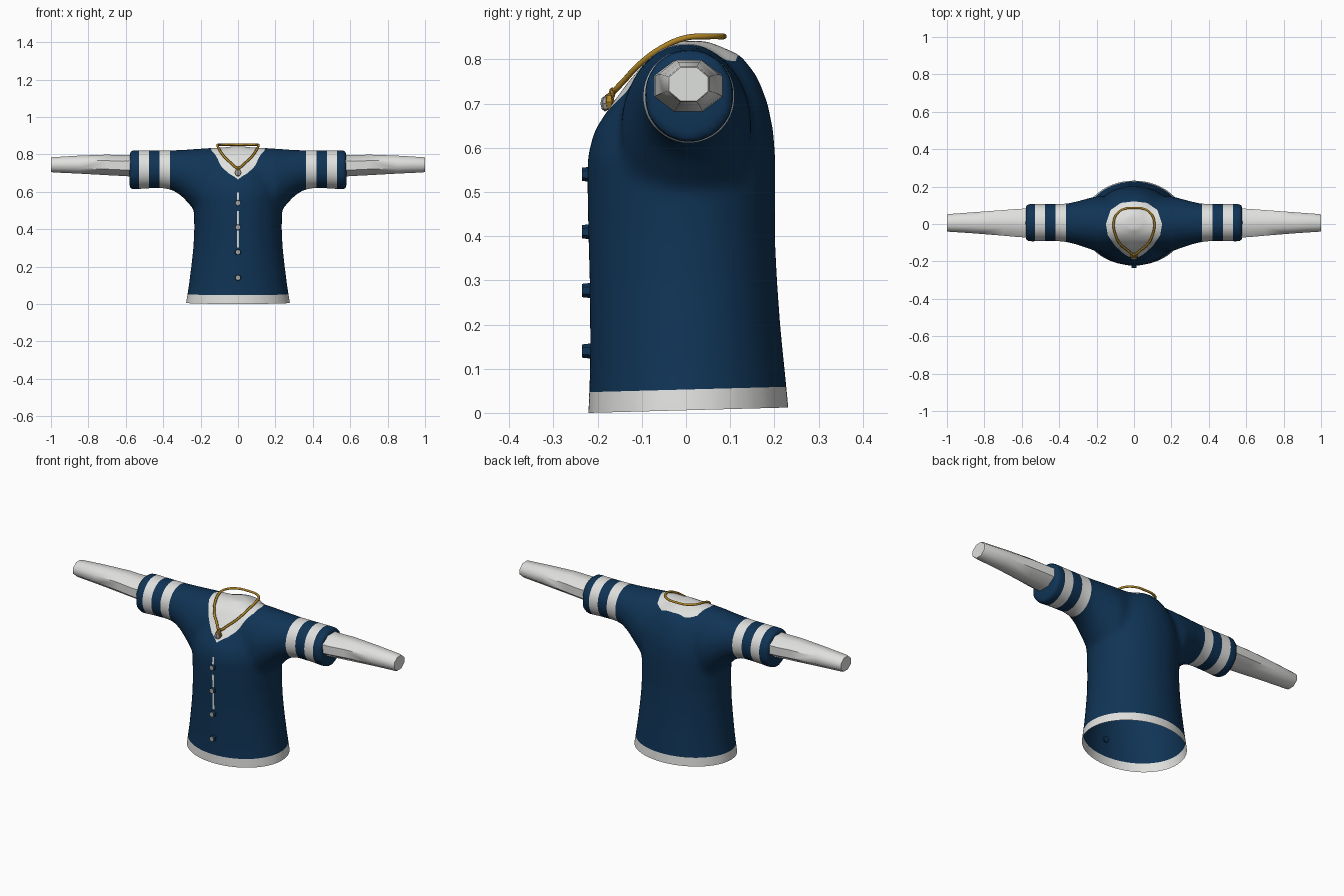
import bpy, bmesh, math
from mathutils import Vector, Matrix

if "Cube" in bpy.data.objects:
    bpy.data.objects.remove(bpy.data.objects["Cube"])


def material(name, rgb):
    m = bpy.data.materials.new(name)
    m.diffuse_color = (*rgb, 1)
    m.use_nodes = True
    m.node_tree.nodes["Principled BSDF"].inputs["Base Color"].default_value = m.diffuse_color
    return m


NAVY = material("navy", (0.005, 0.034, 0.092))
WHITE = material("white", (0.74, 0.75, 0.73))
GOLD = material("gold", (0.42, 0.23, 0.02))
GREY = material("grey", (0.38, 0.38, 0.38))


def finish(name, bm, mats, angle=40):
    bmesh.ops.recalc_face_normals(bm, faces=bm.faces)
    me = bpy.data.meshes.new(name)
    bm.to_mesh(me)
    bm.free()
    for m in mats:
        me.materials.append(m)
    ob = bpy.data.objects.new(name, me)
    bpy.context.collection.objects.link(ob)
    bpy.ops.object.select_all(action='DESELECT')
    ob.select_set(True)
    bpy.context.view_layer.objects.active = ob
    bpy.ops.object.shade_smooth_by_angle(angle=math.radians(angle))
    return ob


def loft(bm, rings):
    loops = [[bm.verts.new(p) for p in r] for r in rings]
    n = len(loops[0])
    for a, b in zip(loops, loops[1:]):
        for i in range(n):
            bm.faces.new((a[i], a[(i + 1) % n], b[(i + 1) % n], b[i]))
    bm.faces.new(loops[0][::-1])
    bm.faces.new(loops[-1])


def angles(n):
    return [2 * math.pi * (i + 0.5) / n for i in range(n)]


def torso_ring(z, hx, yf, yb, n=32):
    return [(hx * math.cos(a), math.sin(a) * (yb if math.sin(a) > 0 else -yf), z)
            for a in angles(n)]


def tube_ring(x, zl, zh, yf, yb, n):
    return [(x, (yf + yb) / 2 + (yb - yf) / 2 * math.cos(a),
             (zl + zh) / 2 + (zh - zl) / 2 * math.sin(a)) for a in angles(n)]


# shirt solids: torso along z, both sleeves as one tube along x
bm = bmesh.new()
loft(bm, [torso_ring(*r) for r in (
    (-.1, .288, -.223, .24), (0, .28, -.222, .234), (.1, .264, -.218, .224),
    (.2, .251, -.218, .214), (.3, .24, -.219, .207), (.4, .235, -.222, .202),
    (.5, .237, -.224, .203), (.58, .24, -.224, .203), (.64, .23, -.208, .198),
    (.70, .21, -.168, .186), (.76, .17, -.123, .163), (.81, .12, -.065, .125),
    (.842, .05, -.03, .05))])
half = [(.12, .45, .838, -.145, .145), (.2, .46, .832, -.148, .15),
        (.25, .52, .828, -.13, .137), (.3, .575, .825, -.113, .123),
        (.35, .608, .823, -.1, .112), (.4, .618, .823, -.093, .108),
        (.5, .616, .823, -.093, .108), (.58, .61, .825, -.096, .11)]
tube = [(-h[0], *h[1:]) for h in reversed(half)] + [(0, .42, .84, -.15, .15)] + half
loft(bm, [tube_ring(*r, 24) for r in tube])
shirt = finish("shirt", bm, [NAVY, WHITE])

# fuse into a single skin
mod = shirt.modifiers.new("fuse", 'REMESH')
mod.mode = 'VOXEL'
mod.voxel_size = 0.014
ev = shirt.evaluated_get(bpy.context.evaluated_depsgraph_get())
bm = bmesh.new()
bm.from_mesh(ev.to_mesh())
ev.to_mesh_clear()
bpy.data.objects.remove(shirt)
for _ in range(5):
    bmesh.ops.smooth_vert(bm, verts=bm.verts, factor=0.5,
                          use_axis_x=True, use_axis_y=True, use_axis_z=True)


def cut(co, no, test=lambda c: True, clear=False):
    faces = [f for f in bm.faces if test(f.calc_center_median())]
    edges = {e for f in faces for e in f.edges}
    verts = {v for f in faces for v in f.verts}
    bmesh.ops.bisect_plane(bm, geom=list(verts) + list(edges) + faces, dist=1e-5,
                           plane_co=co, plane_no=no, clear_outer=clear)


# open hem, hem band, sleeve stripes
HEM = Vector((0, .027, -1))
cut((0, -.22, 0), HEM, clear=True)
cut((0, -.22, .047), HEM, lambda c: c.z < .1)
STRIPES = ((.364, .42), (.476, .53))
for x in (.364, .42, .476, .53):
    for s in (-1, 1):
        cut((s * x, 0, 0), (1, 0, 0), lambda c: abs(c.x) > .3)
# front opening
for x in (-.005, .005):
    cut((x, 0, 0), (1, 0, 0), lambda c: c.y < -.1 and abs(c.x) < .05 and .25 < c.z < .66)
# neckline cut as a convex outline seen from above
right = [(0, -.19), (.05, -.163), (.1, -.118), (.14, -.06), (.15, 0), (.125, .075), (.07, .113)]
neck = right + [(0, .121)] + [(-x, y) for x, y in reversed(right[1:])]
sides = []
for (x0, y0), (x1, y1) in zip(neck, neck[1:] + neck[:1]):
    co, no = Vector((x0, y0, 0)), Vector((y1 - y0, x0 - x1, 0)).normalized()
    sides.append((co, no))
    cut(co, no, lambda c: c.z > .6 and abs(c.x) < .2)

for f in bm.faces:
    c = f.calc_center_median()
    hem = (c - Vector((0, -.22, .047))).dot(HEM) > 0
    stripe = any(a < abs(c.x) < b for a, b in STRIPES)
    collar = c.z > .6 and all((c - co).dot(no) < 0 for co, no in sides)
    slit = abs(c.x) < .005 and c.y < -.1 and (.3 < c.z < .5 or .53 < c.z < .6)
    f.material_index = int(hem or stripe or collar or slit)
finish("shirt", bm, [NAVY, WHITE], 60)

# undershirt arms
for s, name in ((-1, "left_arm"), (1, "right_arm")):
    bm = bmesh.new()
    loft(bm, [tube_ring(s * x, *r, 8) for x, *r in (
        (.54, .675, .803, -.08, .09), (.62, .68, .8, -.076, .087),
        (.7, .684, .803, -.068, .08), (.85, .693, .797, -.055, .068),
        (.99, .7, .788, -.045, .057), (1, .703, .785, -.042, .054))])
    finish(name, bm, [WHITE], 50)

# buttons: navy rim, grey face
for i, z in enumerate((.14, .277, .41, .54)):
    bm = bmesh.new()
    bmesh.ops.create_cone(bm, cap_ends=True, segments=6, radius1=.018, radius2=.015, depth=.026,
                          matrix=Matrix.Translation((0, -.222, z)) @ Matrix.Rotation(math.pi / 2, 4, 'X'))
    for f in bm.faces:
        f.material_index = int(f.calc_center_median().y < -.23)
    finish(f"button_{i + 1}", bm, [NAVY, GREY], 30)

# necklace chain
side = [(.035, -.14, .752), (.075, -.105, .789), (.1, -.055, .826), (.109, 0, .849),
        (.095, .05, .852), (.055, .08, .852)]
path = [(0, -.163, .728)] + side + [(0, .086, .852)] + [(-x, y, z) for x, y, z in reversed(side)]
cu = bpy.data.curves.new("necklace", 'CURVE')
cu.dimensions = '3D'
cu.bevel_depth = .0065
cu.bevel_resolution = 1
cu.resolution_u = 4
sp = cu.splines.new('BEZIER')
sp.bezier_points.add(len(path) - 1)
for p, co in zip(sp.bezier_points, path):
    p.co = co
    p.handle_left_type = p.handle_right_type = 'AUTO'
sp.use_cyclic_u = True
cu.materials.append(GOLD)
bpy.context.collection.objects.link(bpy.data.objects.new("necklace", cu))

# pendant: gold bead and setting around a grey gem
for name, co, r, mat in (("pendant_bead", (0, -.167, .724), .013, GOLD),
                         ("pendant_setting", (0, -.174, .704), .021, GOLD),
                         ("pendant_gem", (0, -.183, .7), .018, GREY)):
    bm = bmesh.new()
    bmesh.ops.create_uvsphere(bm, u_segments=6, v_segments=4, radius=r,
                              matrix=Matrix.Translation(co) @ Matrix.Diagonal((1, .6, 1, 1)))
    finish(name, bm, [mat], 30)
